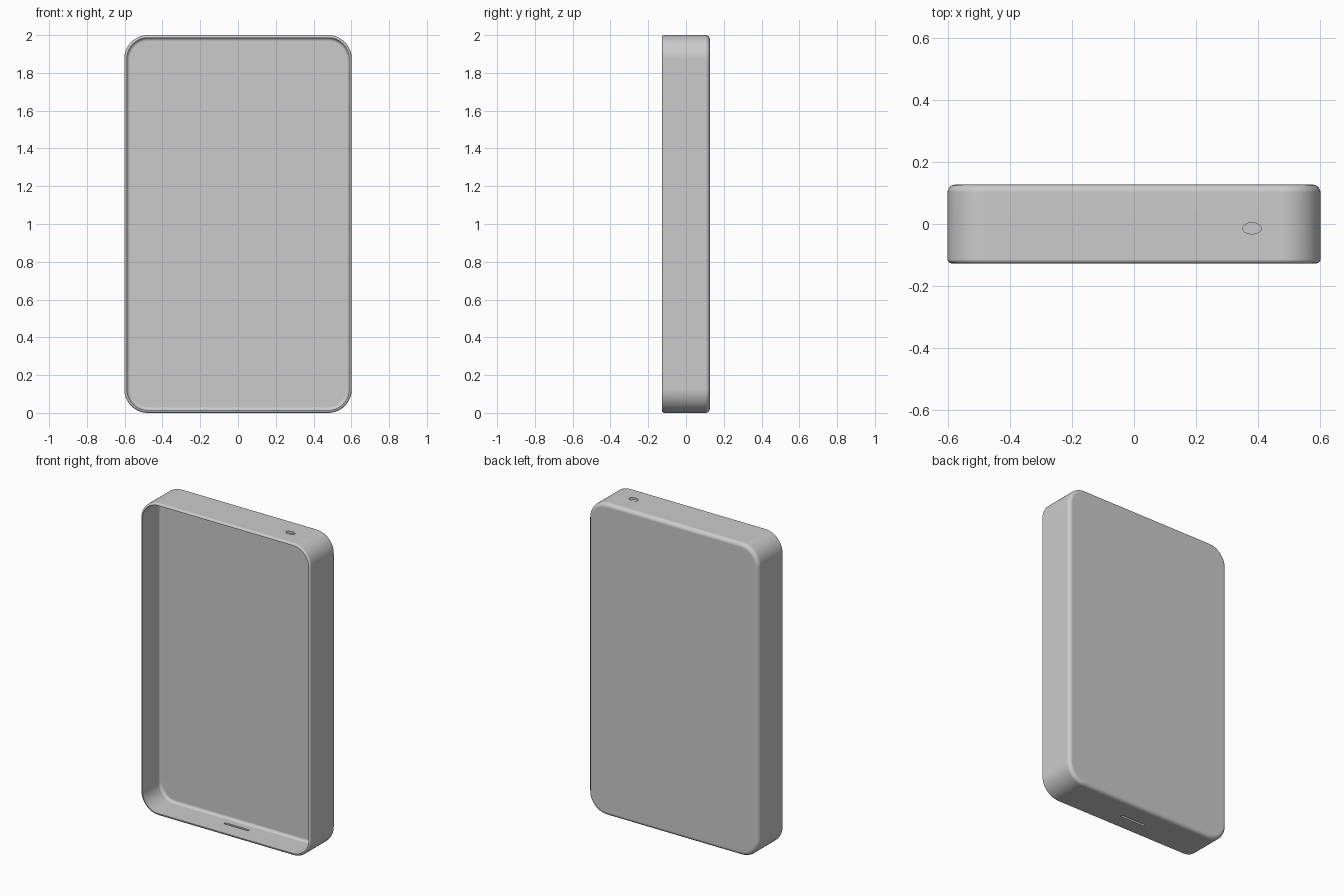
import bpy, bmesh, math

if "Cube" in bpy.data.objects:
    bpy.data.objects.remove(bpy.data.objects["Cube"])

W, H, D, R = 0.602, 2.0, 0.127, 0.125  # half width, height, half depth, corner radius
T = 0.014                              # wall thickness
FLOOR = 0.05                           # y of the inner floor
BACK_R, LIP_R, IN_R = 0.025, 0.013, 0.018  # back, lip and inner fillets
SEG = 14                               # segments per corner


def ring(bm, inset, y):
    """Rounded rectangle in the xz plane, inset from the outline."""
    r = R - inset
    pts = []
    for i, (sx, sz) in enumerate([(1, 1), (-1, 1), (-1, -1), (1, -1)]):
        cx, cz = sx * (W - R), H / 2 + sz * (H / 2 - R)
        for k in range(SEG + 1):
            a = math.pi / 2 * (i + k / SEG)
            pts.append(bm.verts.new((cx + r * math.cos(a), y, cz + r * math.sin(a))))
    return pts


def arc(ci, cy, r, a0, a1, n):
    """Profile points (inset, y) along an arc; 0 deg points outwards, 90 to the back."""
    out = []
    for k in range(n + 1):
        a = math.radians(a0 + (a1 - a0) * k / n)
        out.append((ci - r * math.cos(a), cy + r * math.sin(a)))
    return out


# Wall profile: inner fillet, sharp inner rim, rounded outer lip, outer back fillet
profile = arc(T + IN_R, FLOOR - IN_R, IN_R, 90, 0, 6)
profile += [(T, -D)]
profile += arc(LIP_R, -D + LIP_R, LIP_R, -90, 0, 6)
profile += arc(BACK_R, D - BACK_R, BACK_R, 0, 90, 6)

# Open-fronted shell with a thick back
bm = bmesh.new()
rings = [ring(bm, i, y) for i, y in profile]
for a, b in zip(rings, rings[1:]):
    n = len(a)
    for k in range(n):
        bm.faces.new((a[k], a[(k + 1) % n], b[(k + 1) % n], b[k]))
bm.faces.new(rings[0])
bm.faces.new(rings[-1])
bmesh.ops.recalc_face_normals(bm, faces=bm.faces[:])
me = bpy.data.meshes.new("case_shell")
bm.to_mesh(me)
bm.free()
case = bpy.data.objects.new("case_shell", me)
bpy.context.collection.objects.link(case)


def cut(name, outline, z):
    """Cut a vertical hole with the given xy outline through the wall at height z."""
    bm = bmesh.new()
    f = bm.faces.new([bm.verts.new((x, y, z - 0.05)) for x, y in outline])
    ext = bmesh.ops.extrude_face_region(bm, geom=[f])
    verts = [g for g in ext["geom"] if isinstance(g, bmesh.types.BMVert)]
    bmesh.ops.translate(bm, verts=verts, vec=(0, 0, 0.1))
    bmesh.ops.recalc_face_normals(bm, faces=bm.faces[:])
    m = bpy.data.meshes.new(name)
    bm.to_mesh(m)
    bm.free()
    cutter = bpy.data.objects.new(name, m)
    bpy.context.collection.objects.link(cutter)
    cutter.hide_render = True
    mod = case.modifiers.new(name, 'BOOLEAN')
    mod.operation = 'DIFFERENCE'
    mod.solver = 'EXACT'
    mod.object = cutter
    bpy.context.view_layer.objects.active = case
    bpy.ops.object.modifier_apply(modifier=name)
    bpy.data.objects.remove(cutter)


def oval(cx, cy, rx, ry, straight=0.0, n=24):
    pts = []
    for k in range(n):
        a = 2 * math.pi * (k + 0.5) / n
        s = straight if math.cos(a) > 0 else -straight
        pts.append((cx + s + rx * math.cos(a), cy + ry * math.sin(a)))
    return pts


# Small oval hole in the top, long slot in the bottom
cut("top_hole", oval(0.381, -0.014, 0.03, 0.018), H)
cut("bottom_slot", oval(0, -0.014, 0.008, 0.008, 0.08), 0)

# Smooth fillets, flat large faces
bpy.ops.object.select_all(action='DESELECT')
case.select_set(True)
bpy.context.view_layer.objects.active = case
bpy.ops.object.shade_smooth_by_angle(angle=math.radians(35))
wn = case.modifiers.new("weighted", 'WEIGHTED_NORMAL')
wn.keep_sharp = True
